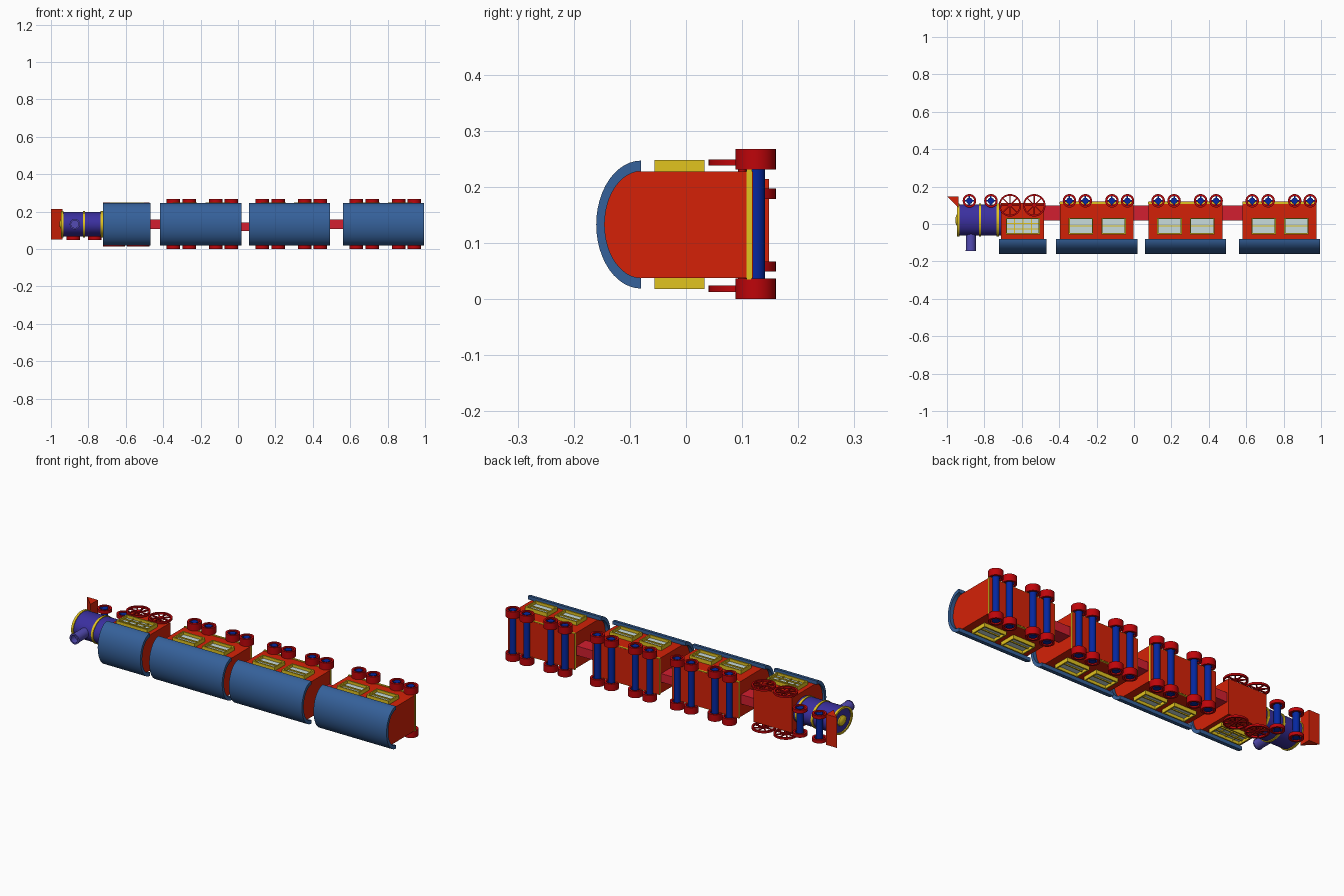
import bpy, bmesh, math
from mathutils import Matrix, Vector

if "Cube" in bpy.data.objects:
    bpy.data.objects.remove(bpy.data.objects["Cube"])

CZ = 0.133  # middle of the train's width (the train lies on its side, roof to -y)

def mat(name, rgb):
    m = bpy.data.materials.new(name)
    m.diffuse_color = [c ** 2.2 for c in rgb] + [1]
    m.use_nodes = True
    m.node_tree.nodes["Principled BSDF"].inputs["Base Color"].default_value = m.diffuse_color
    return m

RED = mat("red", (0.83, 0.15, 0.06))
WHEEL = mat("wheel_red", (0.74, 0.05, 0.07))
CRIMSON = mat("crimson", (0.82, 0.14, 0.2))
ROOF = mat("roof_blue", (0.22, 0.38, 0.6))
BOILER = mat("boiler_blue", (0.24, 0.2, 0.62))
CHIMNEY = mat("chimney_blue", (0.33, 0.3, 0.7))
AXLE = mat("axle_blue", (0.05, 0.17, 0.62))
YELLOW = mat("yellow", (0.88, 0.76, 0.14))
GLASS = mat("glass", (0.78, 0.86, 0.86))

def finish(name, bm, material, smooth=True):
    bmesh.ops.recalc_face_normals(bm, faces=bm.faces)
    me = bpy.data.meshes.new(name)
    bm.to_mesh(me)
    bm.free()
    ob = bpy.data.objects.new(name, me)
    bpy.context.collection.objects.link(ob)
    me.materials.append(material)
    if smooth:
        bpy.ops.object.select_all(action='DESELECT')
        ob.select_set(True)
        bpy.context.view_layer.objects.active = ob
        bpy.ops.object.shade_smooth_by_angle(angle=math.radians(35))
    return ob

def add_box(bm, x0, x1, y0, y1, z0, z1):
    m = Matrix.Translation(((x0 + x1) / 2, (y0 + y1) / 2, (z0 + z1) / 2))
    bmesh.ops.create_cube(bm, size=1, matrix=m @ Matrix.Diagonal((x1 - x0, y1 - y0, z1 - z0, 1)))

def box(name, material, *dims):
    bm = bmesh.new()
    add_box(bm, *dims)
    return finish(name, bm, material, False)

def prism(name, pts, offset, material):
    """Extrude a closed outline of 3D points."""
    bm = bmesh.new()
    f = bm.faces.new([bm.verts.new(p) for p in pts])
    r = bmesh.ops.extrude_face_region(bm, geom=[f])
    bmesh.ops.translate(bm, vec=offset, verts=[v for v in r['geom'] if isinstance(v, bmesh.types.BMVert)])
    return finish(name, bm, material)

def add_lathe(bm, prof, seg, m, closed):
    """Revolve (radius, height) points about local z."""
    rings = [[bm.verts.new(m @ Vector((r * math.cos(a), r * math.sin(a), h)))
              for a in (2 * math.pi * i / seg for i in range(seg))] for r, h in prof]
    pairs = list(zip(rings, rings[1:])) + ([(rings[-1], rings[0])] if closed else [])
    for a, b in pairs:
        for i in range(seg):
            j = (i + 1) % seg
            bm.faces.new((a[i], a[j], b[j], b[i]))
    if not closed:
        bm.faces.new(rings[0])
        bm.faces.new(rings[-1])

def lathe(name, prof, m, material, seg=32, closed=False):
    bm = bmesh.new()
    add_lathe(bm, prof, seg, m, closed)
    return finish(name, bm, material)

def arc(hw, h, n=24):
    """Half ellipse over the roof, as (y, z) points."""
    return [(-0.08 - h * math.sin(math.pi * i / n), CZ - hw * math.cos(math.pi * i / n)) for i in range(n + 1)]

def carriage_shell(name, bx0, bx1, rx0, rx1, floor):
    # arched body and curved roof shell
    body = arc(0.095, 0.065) + [(floor, CZ + 0.095), (floor, CZ - 0.095)]
    prism(name + "_body", [(bx0, y, z) for y, z in body], (bx1 - bx0, 0, 0), RED)
    roof = arc(0.114, 0.08) + arc(0.095, 0.065)[::-1]
    prism(name + "_roof", [(rx0, y, z) for y, z in roof], (rx1 - rx0, 0, 0), ROOF)

def window(name, x0, x1, cols, rows):
    # frame with glazing bars and a recessed pane, on both sides
    y0, y1, t = -0.056, 0.033, 0.007
    for side, s in (("top", 1), ("bottom", -1)):
        def zr(a, b):
            return sorted((CZ + s * a, CZ + s * b))
        bm = bmesh.new()
        for a in (x0, x1 - t):
            add_box(bm, a, a + t, y0, y1, *zr(0.09, 0.115))
        for a in (y0, y1 - t):
            add_box(bm, x0 + t, x1 - t, a, a + t, *zr(0.09, 0.115))
        for i in range(1, cols):
            c = x0 + (x1 - x0) * i / cols
            add_box(bm, c - 0.002, c + 0.002, y0 + t, y1 - t, *zr(0.09, 0.106))
        for i in range(1, rows):
            c = y0 + (y1 - y0) * i / rows
            add_box(bm, x0 + t, x1 - t, c - 0.003, c + 0.003, *zr(0.09, 0.106))
        finish(f"{name}_frame_{side}", bm, YELLOW, False)
        box(f"{name}_pane_{side}", GLASS, x0 + t, x1 - t, y0 + t, y1 - t, *zr(0.09, 0.1))

def wheelset(name, x, z0, z1, width):
    # two hollow rims joined by one axle
    for side, z in (("a", z0), ("b", z1 - width)):
        lathe(f"{name}_wheel_{side}", [(0.036, 0), (0.036, width), (0.025, width), (0.025, 0)],
              Matrix.Translation((x, 0.124, z)), WHEEL, closed=True)
        bm = bmesh.new()
        for k in range(2):
            d = (0.026, 0.004) if k else (0.004, 0.026)
            add_box(bm, x - d[0], x + d[0], 0.124 - d[1], 0.124 + d[1], z + 0.2 * width, z + 0.8 * width)
        finish(f"{name}_spokes_{side}", bm, AXLE, False)
    lathe(name + "_axle", [(0.017, z0 + 0.002), (0.017, z1 - 0.002)],
          Matrix.Translation((x, 0.124, 0)), AXLE, 16)

# three passenger cars
for n, c in enumerate((-0.199, 0.275, 0.778), 1):
    car = f"car_{n}"
    carriage_shell(car, c - 0.197, c + 0.197, c - 0.217, c + 0.217, 0.119)
    box(car + "_trim", YELLOW, c - 0.199, c + 0.199, 0.108, 0.118, CZ - 0.098, CZ + 0.098)
    for k, wx in enumerate((-0.085, 0.09)):
        window(f"{car}_window_{k}", c + wx - 0.066, c + wx + 0.066, 1, 2)
    for k, wx in enumerate((-0.146, -0.061, 0.081, 0.164)):
        wheelset(f"{car}_wheelset_{k}", c + wx, 0.0, 0.268, 0.037)

# couplings
for n, (x0, x1, z0, z1) in enumerate(((-0.49, -0.39, 0.107, 0.157), (-0.01, 0.085, 0.097, 0.143),
                                      (0.465, 0.585, 0.107, 0.157))):
    box(f"coupling_{n}", CRIMSON, x0, x1, 0.02, 0.1, z0, z1)

# engine cab
carriage_shell("cab", -0.71, -0.48, -0.722, -0.468, 0.112)
window("cab_window", -0.685, -0.503, 4, 3)

# large spoked driving wheels
for n, x in enumerate((-0.663, -0.533)):
    for side, z in (("a", 0.013), ("b", 0.238)):
        m = Matrix.Translation((x, 0.1, z))
        bm = bmesh.new()
        add_lathe(bm, [(0.06, 0), (0.06, 0.011), (0.051, 0.011), (0.051, 0)], 32, m, True)
        add_lathe(bm, [(0.011, 0), (0.011, 0.011)], 16, m, False)
        for k in range(8):
            r = m @ Matrix.Rotation(k * math.pi / 4, 4, 'Z') @ Matrix.Translation((0.031, 0, 0.0055))
            bmesh.ops.create_cube(bm, size=1, matrix=r @ Matrix.Diagonal((0.045, 0.006, 0.006, 1)))
        finish(f"driving_wheel_{n}_{side}", bm, WHEEL)
    lathe(f"driving_axle_{n}", [(0.007, 0.015), (0.007, 0.247)], Matrix.Translation((x, 0.1, 0)), WHEEL, 12)

# boiler with hoops, front lamp and chimney
along_x = Matrix.Translation((0, 0.021, CZ)) @ Matrix.Diagonal((1, 1.25, 1, 1)) @ Matrix.Rotation(math.pi / 2, 4, 'Y')
lathe("boiler", [(0.066, -0.94), (0.066, -0.7)], along_x, BOILER, 40)
for n, x in enumerate((-0.946, -0.829, -0.735)):
    lathe(f"boiler_hoop_{n}", [(0.07, x), (0.07, x + 0.012), (0.06, x + 0.012), (0.06, x)],
          along_x, YELLOW, 40, True)
lathe("front_lamp", [(0.028, -0.938), (0.026, -0.946), (0.018, -0.952), (0.006, -0.955)], along_x, YELLOW)
lathe("chimney", [(0.026, 0), (0.026, 0.1), (0.028, 0.1), (0.028, 0.105), (0.02, 0.105), (0.02, 0.07)],
      Matrix.Translation((-0.872, -0.04, CZ)) @ Matrix.Rotation(math.pi / 2, 4, 'X'), CHIMNEY)

# small front wheels and track guard
for n, x in enumerate((-0.88, -0.765)):
    wheelset(f"front_wheelset_{n}", x, 0.049, 0.197, 0.018)
prism("track_guard", [(-1.0, 0.148, 0.05), (-0.937, 0.148, 0.05), (-0.937, 0.085, 0.05)], (0, 0, 0.164), RED)
